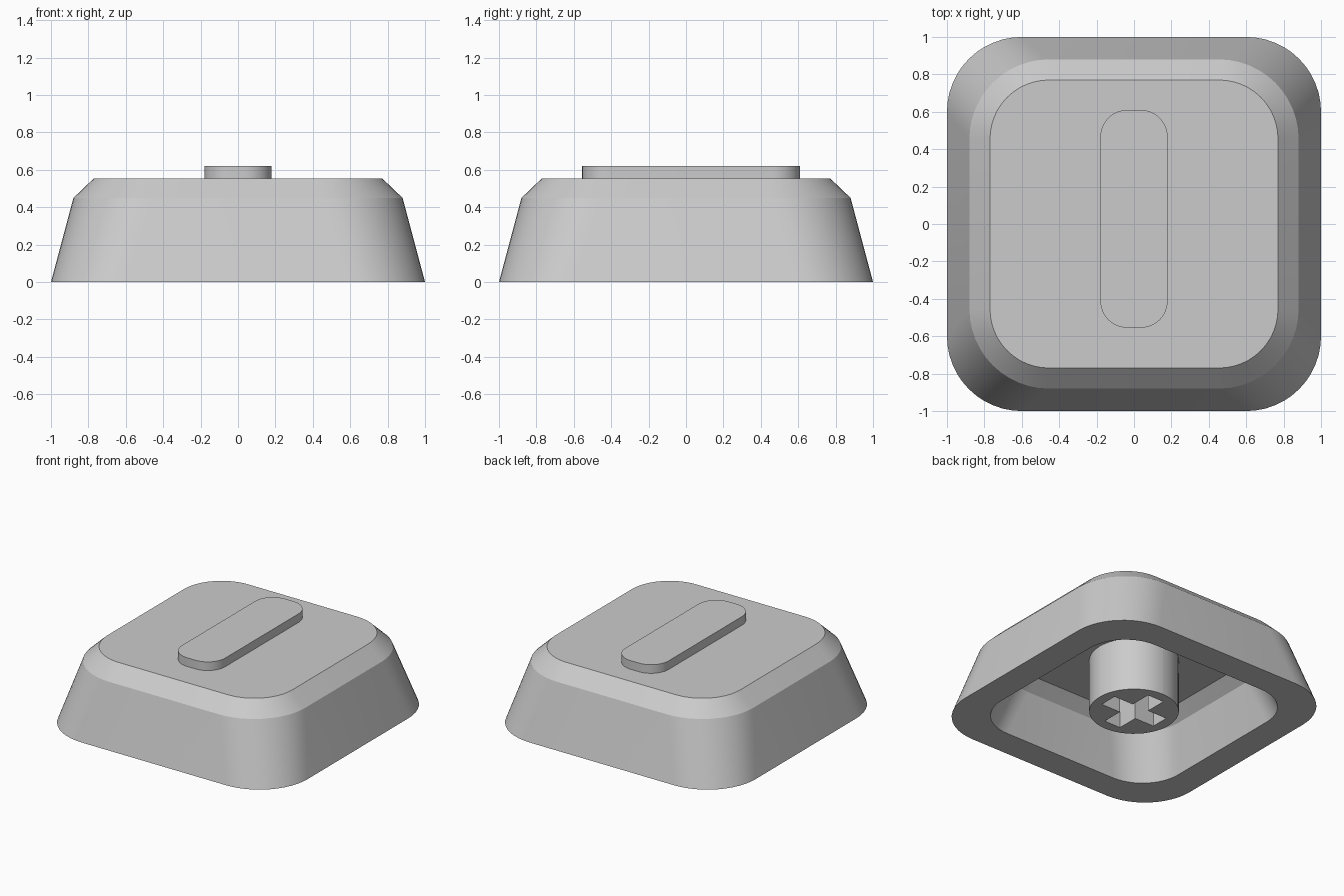
import bpy, bmesh, math

old = bpy.data.objects.get("Cube")
if old:
    bpy.data.objects.remove(old)

# One plain grey material
grey = bpy.data.materials.new("grey plastic")
grey.use_nodes = True
COLOUR = (0.6, 0.6, 0.6, 1)
grey.diffuse_color = COLOUR
grey.node_tree.nodes["Principled BSDF"].inputs["Base Color"].default_value = COLOUR


def rounded_rect(hx, hy, r, cy=0.0, steps=12):
    """Outline of a rectangle with rounded corners, anticlockwise."""
    pts = []
    for quarter, (sx, sy) in enumerate(((1, 1), (-1, 1), (-1, -1), (1, -1))):
        for i in range(steps + 1):
            a = (quarter + i / steps) * math.pi / 2
            pts.append((sx * (hx - r) + r * math.cos(a),
                        cy + sy * (hy - r) + r * math.sin(a)))
    return pts


def loft(name, sections):
    """Skin (outline, z) sections in order and cap both ends."""
    bm = bmesh.new()
    rings = [[bm.verts.new((x, y, z)) for x, y in pts] for pts, z in sections]
    for a, b in zip(rings, rings[1:]):
        for i in range(len(a)):
            j = (i + 1) % len(a)
            bm.faces.new((a[i], a[j], b[j], b[i]))
    bm.faces.new(rings[0][::-1])
    bm.faces.new(rings[-1])
    bmesh.ops.recalc_face_normals(bm, faces=bm.faces)
    mesh = bpy.data.meshes.new(name)
    bm.to_mesh(mesh)
    bm.free()
    mesh.materials.append(grey)
    obj = bpy.data.objects.new(name, mesh)
    bpy.context.collection.objects.link(obj)
    return obj


def activate(obj):
    bpy.ops.object.select_all(action='DESELECT')
    obj.select_set(True)
    bpy.context.view_layer.objects.active = obj


# Hollow cap: from the inner ceiling down, across the rim, up to the top
profile = [(1.0, 0.40, 0.0), (0.88, 0.425, 0.45), (0.77, 0.315, 0.555)]
INNER_XY, INNER_Z = 0.787, 0.72
inner = [(h * INNER_XY, r * INNER_XY, z * INNER_Z) for h, r, z in profile]
cap = loft("cap_shell", [(rounded_rect(h, h, r), z)
                         for h, r, z in inner[::-1] + profile])

# Raised rounded bar on the top
bar_outline = rounded_rect(0.18, 0.5825, 0.145, cy=0.0275)
bar = loft("raised_bar", [(bar_outline, 0.545), (bar_outline, 0.62)])

# Round stem underneath with a cross-shaped socket
circle = rounded_rect(0.306, 0.306, 0.3059)
stem = loft("stem", [(circle, 0.0), (circle, 0.42)])
L, W = 0.23, 0.068
cross = []
quarter_turn = [(L, -W), (L, W), (W, W)]
for _ in range(4):
    cross += quarter_turn
    quarter_turn = [(-y, x) for x, y in quarter_turn]
cutter = loft("socket_cutter", [(cross, -0.1), (cross, 0.39)])
cutter.hide_render = True
cut = stem.modifiers.new("socket", 'BOOLEAN')
cut.operation = 'DIFFERENCE'
cut.solver = 'EXACT'
cut.object = cutter
activate(stem)
bpy.ops.object.modifier_apply(modifier=cut.name)
bpy.data.objects.remove(cutter)

# Smooth corners, crisp edges
for obj in (cap, bar, stem):
    activate(obj)
    bpy.ops.object.shade_smooth_by_angle(angle=math.radians(22))
